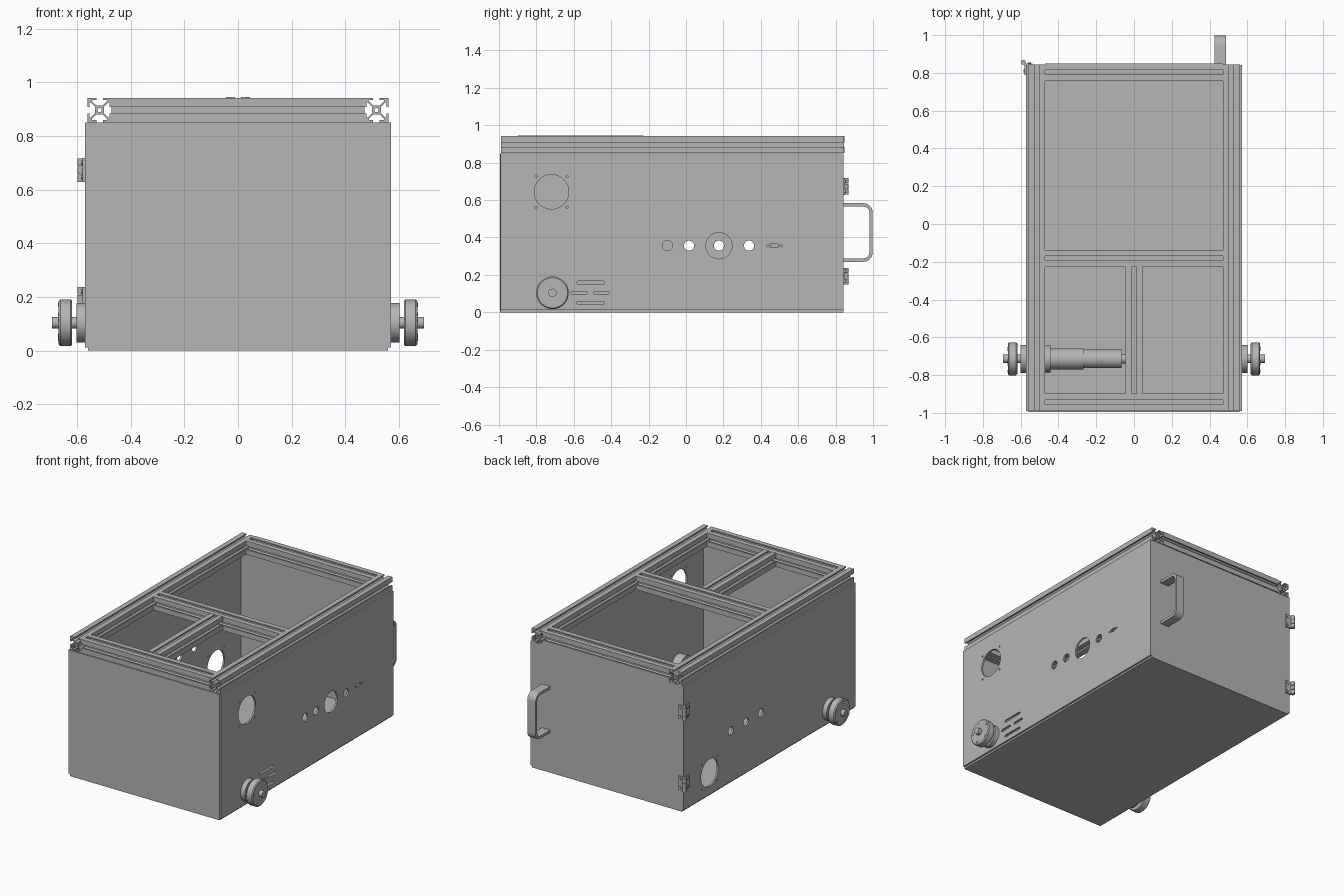
import bpy, bmesh
from math import sin, cos, pi, radians
from mathutils import Matrix, Vector

old = bpy.data.objects.get("Cube")
if old:
    bpy.data.objects.remove(old, do_unlink=True)

grey = bpy.data.materials.new("plain_grey")
grey.use_nodes = True
colour = (0.46, 0.46, 0.46, 1)
grey.diffuse_color = colour
grey.node_tree.nodes["Principled BSDF"].inputs["Base Color"].default_value = colour

X, Y, Z = Vector((1, 0, 0)), Vector((0, 1, 0)), Vector((0, 0, 1))
FRAMES = {"x": (Y, Z, X), "y": (Z, X, Y), "z": (X, Y, Z)}


def finish(name, bm):
    """Clean a bmesh and turn it into a shaded, coloured object."""
    bmesh.ops.remove_doubles(bm, verts=bm.verts, dist=1e-5)
    bmesh.ops.recalc_face_normals(bm, faces=bm.faces)
    mesh = bpy.data.meshes.new(name)
    bm.to_mesh(mesh)
    bm.free()
    mesh.materials.clear()
    mesh.materials.append(grey)
    ob = bpy.data.objects.new(name, mesh)
    bpy.context.collection.objects.link(ob)
    bpy.ops.object.select_all(action="DESELECT")
    ob.select_set(True)
    bpy.context.view_layer.objects.active = ob
    bpy.ops.object.shade_smooth_by_angle(angle=radians(30))
    return ob


def prism(name, axis, lo, hi, loops):
    """Extrude an outline, with any holes, along an axis from lo to hi."""
    curve = bpy.data.curves.new(name + "_outline", "CURVE")
    curve.dimensions = "2D"
    curve.fill_mode = "BOTH"
    curve.extrude = (hi - lo) / 2
    for loop in loops:
        spline = curve.splines.new("POLY")
        spline.points.add(len(loop) - 1)
        for point, (u, v) in zip(spline.points, loop):
            point.co = (u, v, 0, 1)
        spline.use_cyclic_u = True
    tmp = bpy.data.objects.new(name + "_outline", curve)
    bpy.context.collection.objects.link(tmp)
    graph = bpy.context.evaluated_depsgraph_get()
    mesh = bpy.data.meshes.new_from_object(tmp.evaluated_get(graph))
    bm = bmesh.new()
    bm.from_mesh(mesh)
    bpy.data.objects.remove(tmp, do_unlink=True)
    bpy.data.meshes.remove(mesh)
    turn = Matrix(FRAMES[axis]).transposed().to_4x4()
    turn.translation = FRAMES[axis][2] * (lo + hi) / 2
    bm.transform(turn)
    return finish(name, bm)


def lathe(name, profile, y, z):
    """Spin (x, radius) points about an axis parallel to x."""
    bm = bmesh.new()
    verts = [bm.verts.new((x, y + r, z)) for x, r in profile]
    edges = [bm.edges.new(pair) for pair in zip(verts, verts[1:])]
    bmesh.ops.spin(bm, geom=verts + edges, cent=(0, y, z), axis=X,
                   angle=2 * pi, steps=48)
    return finish(name, bm)


def rect(u0, u1, v0, v1):
    return [(u0, v0), (u1, v0), (u1, v1), (u0, v1)]


def arc(u, v, r, start=0, sweep=360, n=32):
    full = sweep == 360
    angles = [radians(start + sweep * i / n) for i in range(n if full else n + 1)]
    return [(u + r * cos(a), v + r * sin(a)) for a in angles]


def slot(u0, u1, v, r=0.008):
    return arc(u1 - r, v, r, -90, 180, 8) + arc(u0 + r, v, r, 90, 180, 8)


def fan_holes(u, v):
    screws = [arc(u + a, v + b, 0.006, n=10) for a in (-.083, .083) for b in (-.083, .083)]
    return [arc(u, v, 0.092, n=48)] + screws


# Box panels
T = 0.012
FRONT, BACK, SIDE, TOP = -0.995, 0.842, 0.571, 0.85
prism("floor_panel", "z", 0, T, [rect(-SIDE + T, SIDE - T, FRONT, BACK)])
for name, lo in (("front_panel", FRONT), ("back_panel", BACK - T)):
    prism(name, "y", lo, lo + T, [rect(T, TOP, -SIDE + T, SIDE - T)])

PORT_Z = 0.356
wall = rect(FRONT + 0.004, BACK, T, TOP)
ports = [arc(y, PORT_Z, 0.027) for y in (.016, .337)]
left_holes = fan_holes(-.719, .644) + ports + [
    arc(-.099, PORT_Z, .027), arc(.176, PORT_Z, .07, n=48),
    rect(.453, .493, .346, .366),
    arc(.439, PORT_Z, .006, n=10), arc(.507, PORT_Z, .006, n=10),
    slot(-.585, -.436, .158), slot(-.618, -.527, .104),
    slot(-.495, -.41, .104), slot(-.585, -.436, .05)]
right_holes = fan_holes(.563, .16) + ports + [arc(.176, PORT_Z, .027)]
prism("left_wall", "x", SIDE - T, SIDE, [wall] + left_holes)
prism("right_wall", "x", -SIDE, -SIDE + T, [wall] + right_holes)

# Slotted top frame
H = 0.0455
RAIL_Z = TOP + H + 0.001


def rail(name, axis, lo, hi, u, v):
    half = [(-H, H), (-.012, H), (-.012, .037), (-.028, .037), (-.028, .033), (-.012, .017)]
    side = half + [(-a, b) for a, b in reversed(half[1:])]
    outline = []
    for _ in range(4):
        outline += side
        side = [(b, -a) for a, b in side]
    loops = [[(u + a, v + b) for a, b in outline], arc(u, v, .008, n=16)]
    return prism(name, axis, lo, hi, loops)


RAIL_X = 0.516
INNER = RAIL_X - H
for name, s in (("left_rail", 1), ("right_rail", -1)):
    rail(name, "y", -.988, .845, RAIL_Z, s * RAIL_X)
for name, y in (("front_crossbar", -.943), ("middle_crossbar", -.182), ("back_crossbar", .803)):
    rail(name, "x", -INNER, INNER, y, RAIL_Z)
rail("short_beam", "y", -.943 + H, -.182 - H, RAIL_Z + .004, 0)

# Wheels with flanges and axles
WY, WZ = -.714, .104
for side, s in (("left", 1), ("right", -1)):
    lathe(side + "_flange", [(s * x, r) for x, r in
          ((.5, 0), (.5, .07), (.566, .07), (.566, .074), (.602, .074), (.602, 0))], WY, WZ)
    lathe(side + "_axle", [(s * x, r) for x, r in
          ((.6, 0), (.6, .022), (.694, .022), (.694, 0))], WY, WZ)
    lathe(side + "_wheel", [(s * x, r) for x, r in
          ((.618, 0), (.618, .081), (.624, .087), (.662, .087), (.668, .081), (.668, 0))], WY, WZ)
    for i in range(5):
        a = radians(100 + 72 * i)
        ends = sorted((s * .66, s * .67))
        prism(f"{side}_wheel_bolt_{i + 1}", "x", *ends,
              [arc(WY + .067 * cos(a), WZ + .067 * sin(a), .007, n=12)])

# Drive motor on the right side
lathe("drive_motor", [(-.56, 0), (-.56, .071), (-.443, .071), (-.443, .056), (-.267, .056),
      (-.267, .049), (-.065, .049), (-.065, .025), (.02, .025), (.02, .043), (.046, .043),
      (.046, 0)], WY, WZ)

# Pull handle on the back
Z0, Z1, REACH, R, W = .27, .583, .998, .05, .018
outer = arc(REACH - R, Z0 + R, R, -90, 90, 8) + arc(REACH - R, Z1 - R, R, 0, 90, 8)
inner = arc(REACH - R, Z1 - R, R - W, 90, -90, 8) + arc(REACH - R, Z0 + R, R - W, 0, -90, 8)
bar = [(BACK, Z0)] + outer + [(BACK, Z1), (BACK, Z1 - W)] + inner + [(BACK, Z0 + W)]
prism("back_handle", "x", .425, .487, [bar])

# Corner hinges
for name, z in (("upper_hinge", .673), ("lower_hinge", .193)):
    prism(name + "_back_leaf", "z", z - .045, z + .045, [rect(-.58, -.537, BACK, BACK + .008)])
    prism(name + "_side_leaf", "z", z - .045, z + .045, [rect(-.579, -SIDE, .79, BACK + .008)])
    for i in (-1, 0, 1):
        prism(f"{name}_knuckle_{i + 2}", "z", z + i * .03 - .014, z + i * .03 + .014,
              [arc(-.586, .856, .013, n=20)])
    for i, dz in enumerate((-.027, .027)):
        prism(f"{name}_back_screw_{i + 1}", "y", BACK, BACK + .013, [arc(z + dz, -.552, .008, n=12)])
        prism(f"{name}_side_screw_{i + 1}", "x", -.585, -SIDE, [arc(.81, z + dz, .008, n=12)])
